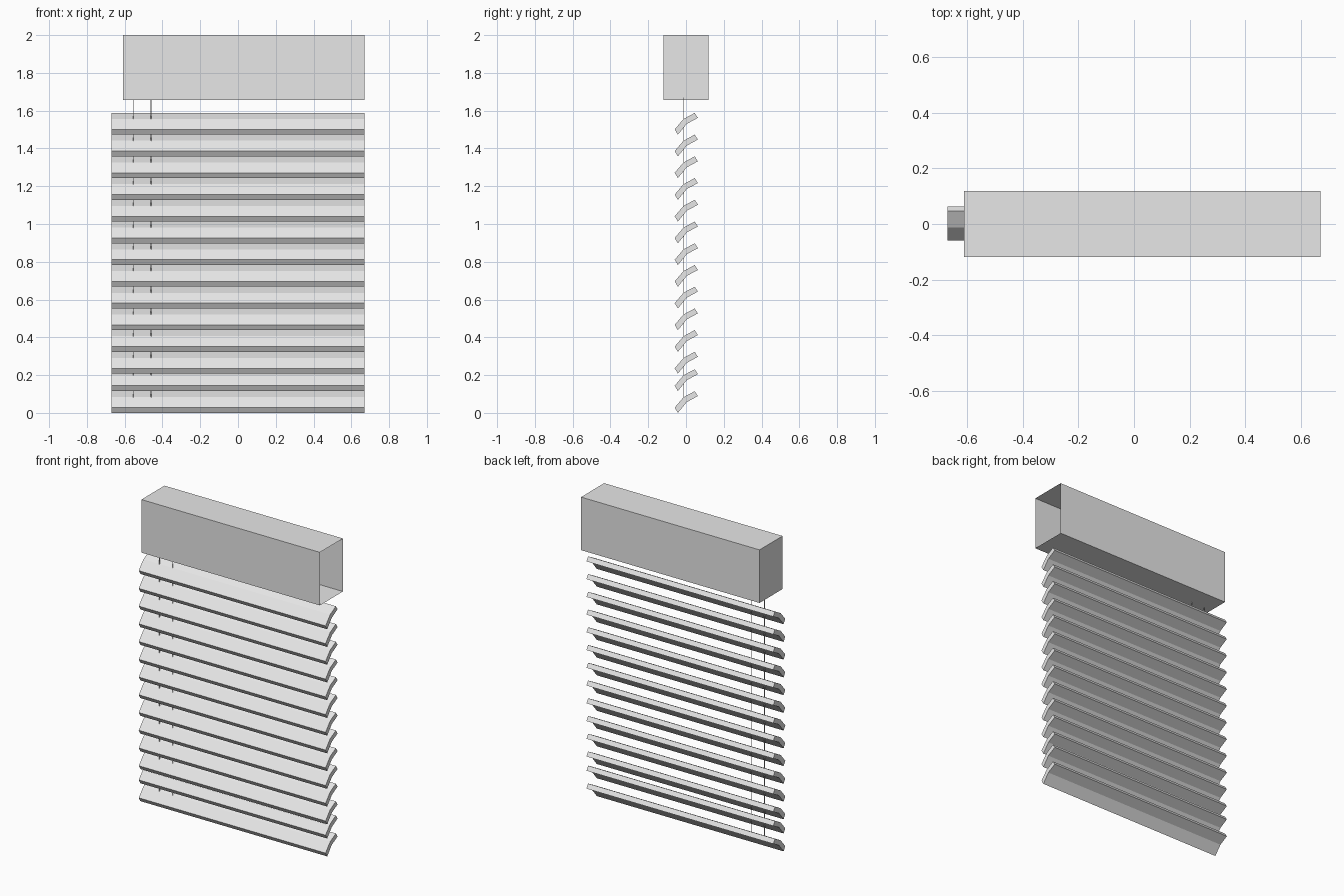
import bpy
import bmesh

cube = bpy.data.objects.get("Cube")
if cube:
    bpy.data.objects.remove(cube, do_unlink=True)


def make_material(name, value):
    mat = bpy.data.materials.new(name)
    mat.use_nodes = True
    colour = (value, value, value, 1)
    mat.diffuse_color = colour
    mat.node_tree.nodes["Principled BSDF"].inputs["Base Color"].default_value = colour
    return mat


light_grey = make_material("light_grey", 0.8)


def finish(bm, name, location=(0, 0, 0)):
    mesh = bpy.data.meshes.new(name)
    bmesh.ops.recalc_face_normals(bm, faces=bm.faces)
    bm.to_mesh(mesh)
    bm.free()
    mesh.materials.append(light_grey)
    obj = bpy.data.objects.new(name, mesh)
    obj.location = location
    bpy.context.collection.objects.link(obj)
    return obj


# Head box: thin shell, open at its left end
bm = bmesh.new()
bmesh.ops.create_cube(bm, size=1)
bmesh.ops.scale(bm, vec=(1.28, 0.236, 0.344), verts=bm.verts)
bm.normal_update()
open_end = [f for f in bm.faces if f.normal.x > 0.9]
bmesh.ops.delete(bm, geom=open_end, context="FACES_ONLY")
finish(bm, "head_box", (0.03, 0, 1.828))

# Slat: bent strip profile (y, z) extruded along x
HALF_WIDTH = 0.67
profile = [(-0.06, 0.028), (-0.013, 0.083), (0.046, 0.115),
           (0.063, 0.089), (0.004, 0.057), (-0.043, 0)]
bm = bmesh.new()
section = bm.faces.new([bm.verts.new((-HALF_WIDTH, y, z)) for y, z in profile])
result = bmesh.ops.extrude_face_region(bm, geom=[section], use_keep_orig=True)
moved = [v for v in result["geom"] if isinstance(v, bmesh.types.BMVert)]
bmesh.ops.translate(bm, vec=(2 * HALF_WIDTH, 0, 0), verts=moved)
first_slat = finish(bm, "slat_1")

# Evenly spaced slats above the two lowest ones
heights = [0.116] + [0.208 + 0.115 * i for i in range(12)]
for i, z in enumerate(heights, start=2):
    slat = bpy.data.objects.new(f"slat_{i}", first_slat.data)
    slat.location.z = z
    bpy.context.collection.objects.link(slat)

# Two lift cords threaded through the slats
CORD_BOTTOM, CORD_TOP = 0.06, 1.67
for name, x in (("outer_cord", -0.555), ("inner_cord", -0.46)):
    bm = bmesh.new()
    bmesh.ops.create_cone(bm, cap_ends=True, segments=8, radius1=0.002,
                          radius2=0.002, depth=CORD_TOP - CORD_BOTTOM)
    finish(bm, name, (x, -0.012, (CORD_TOP + CORD_BOTTOM) / 2))
